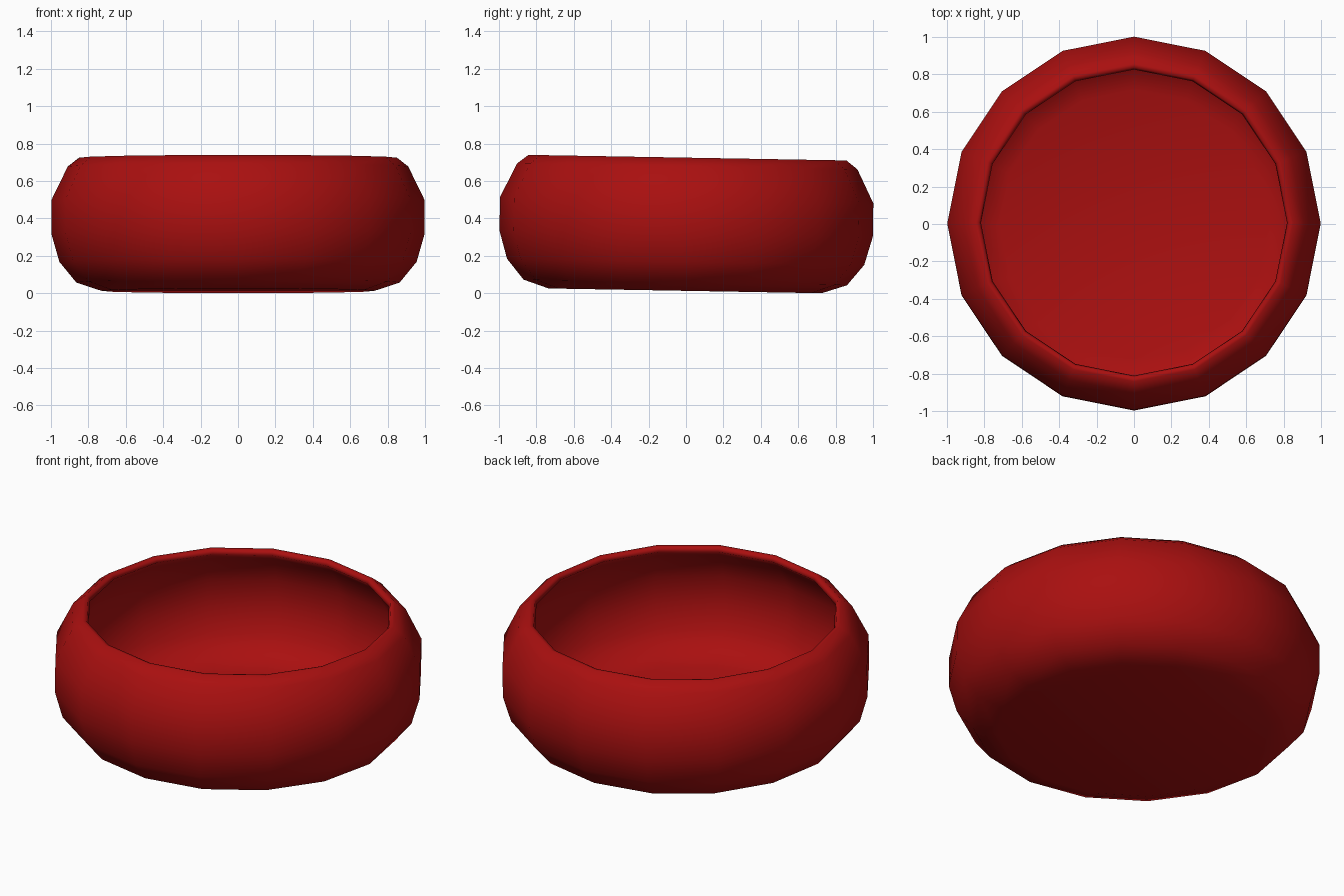
import bpy, bmesh, math
from mathutils import Matrix

if "Cube" in bpy.data.objects:
    bpy.data.objects.remove(bpy.data.objects["Cube"])

SIDES = 16
# Radius/height profile: outer wall upwards, over the lip, down the inner wall
profile = [(0.73, 0.015), (0.865, 0.06), (0.955, 0.17), (0.998, 0.32),
           (0.998, 0.50), (0.91, 0.68), (0.85, 0.727), (0.828, 0.724),
           (0.818, 0.70), (0.87, 0.655), (0.955, 0.49), (0.955, 0.33),
           (0.915, 0.19), (0.84, 0.10), (0.72, 0.055)]

# Bowl: lathe the profile and close both floors
bm = bmesh.new()
rings = []
for r, z in profile:
    rings.append([bm.verts.new((r * math.cos(i * math.tau / SIDES),
                                r * math.sin(i * math.tau / SIDES), z))
                  for i in range(SIDES)])
for low, high in zip(rings, rings[1:]):
    for i in range(SIDES):
        j = (i + 1) % SIDES
        bm.faces.new((low[i], low[j], high[j], high[i]))
bm.faces.new(rings[0][::-1])
bm.faces.new(rings[-1])

# Slight backward lean, then rest on the ground
bm.transform(Matrix.Translation((0, -0.005, 0)) @ Matrix.Rotation(math.radians(-1), 4, 'X'))
lowest = min(v.co.z for v in bm.verts)
bm.transform(Matrix.Translation((0, 0, -lowest)))
bmesh.ops.recalc_face_normals(bm, faces=bm.faces[:])

mesh = bpy.data.meshes.new("bowl")
bm.to_mesh(mesh)
bm.free()
bowl = bpy.data.objects.new("bowl", mesh)
bpy.context.collection.objects.link(bowl)

# Red glaze
red = bpy.data.materials.new("red_glaze")
red.diffuse_color = (0.40, 0.005, 0.005, 1)
red.use_nodes = True
red.node_tree.nodes["Principled BSDF"].inputs["Base Color"].default_value = red.diffuse_color
mesh.materials.append(red)

bpy.context.view_layer.objects.active = bowl
bowl.select_set(True)
bpy.ops.object.shade_smooth_by_angle(angle=math.radians(75))
